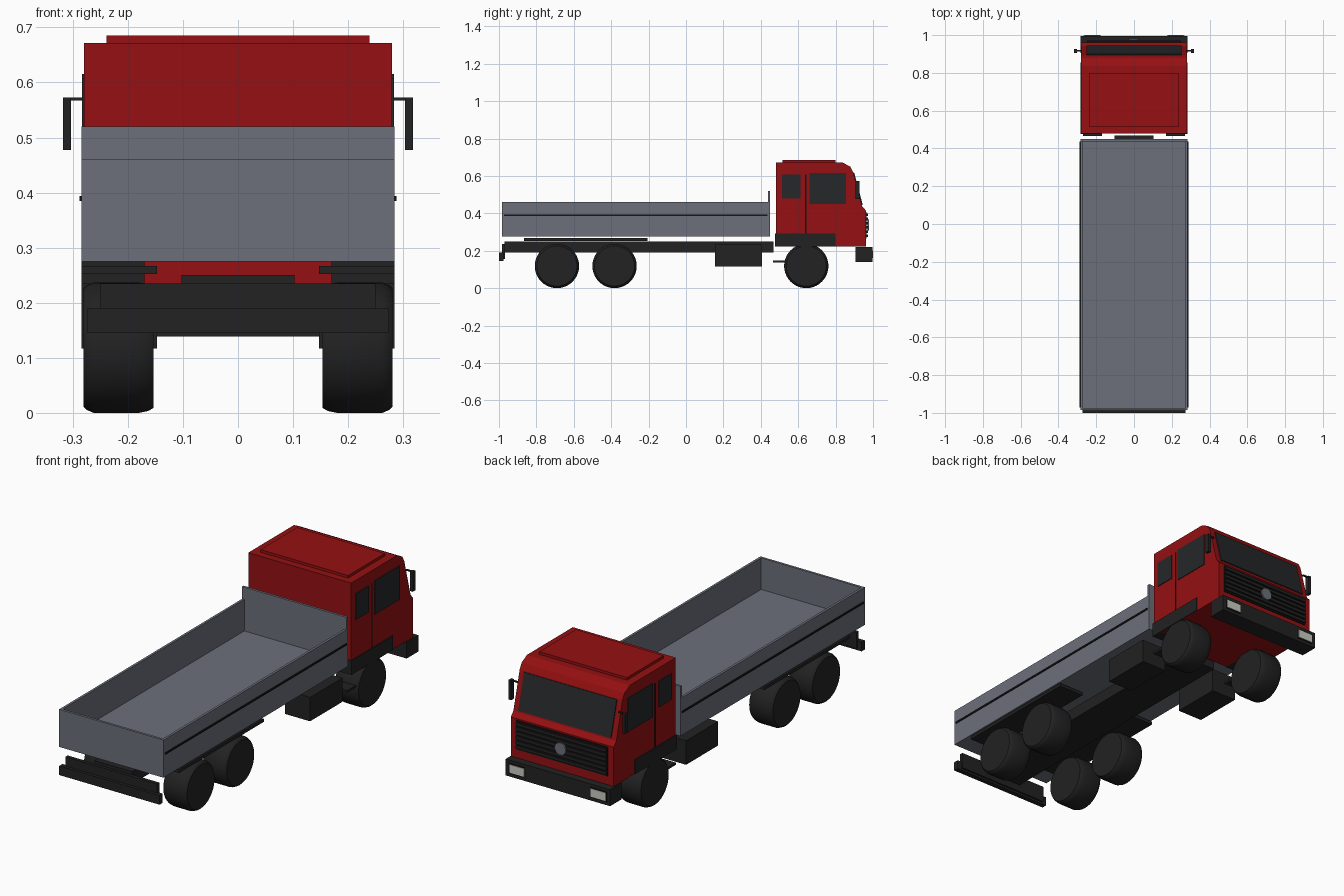
import bpy, bmesh, math
from mathutils import Vector

if "Cube" in bpy.data.objects:
    bpy.data.objects.remove(bpy.data.objects["Cube"])


def make_material(name, colour):
    m = bpy.data.materials.new(name)
    m.use_nodes = True
    m.diffuse_color = (*colour, 1)
    m.node_tree.nodes["Principled BSDF"].inputs["Base Color"].default_value = (*colour, 1)
    return m


RED = make_material("cab red", (0.30, 0.005, 0.006))
GREY = make_material("bed grey", (0.15, 0.162, 0.195))
BLACK = make_material("matt black", (0.016, 0.016, 0.016))
GLASS = make_material("dark glass", (0.018, 0.02, 0.022))
TRIM = make_material("trim black", (0.007, 0.007, 0.007))
LAMP = make_material("lamp white", (0.6, 0.6, 0.54))


def finish(name, bm, material):
    bmesh.ops.recalc_face_normals(bm, faces=bm.faces)
    mesh = bpy.data.meshes.new(name)
    bm.to_mesh(mesh)
    bm.free()
    mesh.materials.append(material)
    ob = bpy.data.objects.new(name, mesh)
    bpy.context.collection.objects.link(ob)
    return ob


def box(name, material, x, y, z):
    """Box from three (low, high) ranges."""
    bm = bmesh.new()
    bmesh.ops.create_cube(bm, size=1)
    for v in bm.verts:
        v.co = [(a + b) / 2 + c * (b - a) for (a, b), c in zip((x, y, z), v.co)]
    return finish(name, bm, material)


def pair(name, material, x, y, z):
    """The same box on both sides."""
    box("left_" + name, material, x, y, z)
    box("right_" + name, material, (-x[1], -x[0]), y, z)


def extrude(name, material, profile, half):
    """Side profile of (y, z) points extruded across the width."""
    bm = bmesh.new()
    face = bm.faces.new([bm.verts.new((-half, y, z)) for y, z in profile])
    new = bmesh.ops.extrude_face_region(bm, geom=[face])["geom"]
    verts = [g for g in new if isinstance(g, bmesh.types.BMVert)]
    bmesh.ops.translate(bm, verts=verts, vec=(2 * half, 0, 0))
    return finish(name, bm, material)


# Cab shell and roof panel
glass_top, glass_foot = Vector((0.893, 0.622)), Vector((0.942, 0.437))
extrude("cab", RED, [(0.48, 0.222), (0.48, 0.672), (0.836, 0.672), (0.878, 0.65),
                     glass_top, glass_foot, (0.962, 0.415), (0.962, 0.222)], 0.28)
box("roof_panel", RED, (-0.239, 0.239), (0.515, 0.80), (0.67, 0.685))

# Windscreen lies on the sloped face
slope = glass_foot - glass_top
out = Vector((-slope.y, slope.x)).normalized() * 0.005
a, b = glass_top + slope * 0.03, glass_top + slope * 0.96
extrude("windscreen", GLASS, [a, b, b + out, a + out], 0.252)

# Cab sides
side = (0.279, 0.2835)
pair("rear_window", GLASS, side, (0.512, 0.613), (0.48, 0.608))
pair("door_window", GLASS, side, (0.66, 0.855), (0.45, 0.615))
pair("door_seam", TRIM, (0.279, 0.2815), (0.637, 0.643), (0.29, 0.608))
pair("sill", BLACK, (0.17, 0.284), (0.476, 0.80), (0.222, 0.292))
pair("step", BLACK, (0.17, 0.27), (0.465, 0.56), (0.136, 0.147))

# Mirrors
pair("mirror", BLACK, (0.303, 0.318), (0.905, 0.927), (0.477, 0.573))
pair("mirror_arm", BLACK, (0.275, 0.312), (0.912, 0.92), (0.567, 0.573))

# Grille with slats and a plain round badge plate
box("grille", TRIM, (-0.25, 0.25), (0.955, 0.966), (0.265, 0.408))
for i in range(6):
    z = 0.273 + i * 0.0225
    box(f"grille_slat_{i + 1}", BLACK, (-0.247, 0.247), (0.96, 0.973), (z, z + 0.014))
bm = bmesh.new()
bmesh.ops.create_cone(bm, cap_ends=True, segments=32, radius1=0.03, radius2=0.03, depth=0.008)
badge = finish("round_plate", bm, GREY)
badge.rotation_euler.x = math.pi / 2
badge.location = (0, 0.975, 0.338)

# Front bumper and headlights
box("front_bumper", BLACK, (-0.284, 0.284), (0.906, 0.996), (0.139, 0.22))
pair("headlight_frame", TRIM, (0.175, 0.267), (0.99, 0.998), (0.154, 0.206))
pair("headlight", LAMP, (0.181, 0.261), (0.99, 1.0), (0.16, 0.20))

# Chassis, rear bumper, tanks and mudguards
box("chassis", BLACK, (-0.103, 0.103), (-0.97, 0.468), (0.19, 0.25))
box("rear_crossbeam", BLACK, (-0.25, 0.25), (-0.985, -0.967), (0.155, 0.235))
box("rear_bumper", BLACK, (-0.273, 0.273), (-1.0, -0.975), (0.145, 0.19))
pair("side_tank", BLACK, (0.147, 0.284), (0.155, 0.405), (0.117, 0.235))
pair("mudguard", BLACK, (0.147, 0.284), (-0.865, -0.205), (0.252, 0.267))

# Open load bed
back, front, low, high, half, wall = -0.985, 0.45, 0.275, 0.46, 0.284, 0.012
box("bed_floor", GREY, (-half, half), (back, front), (low, 0.305))
pair("bed_side", GREY, (half - wall, half), (back, front), (low, high))
box("tailgate", GREY, (-half, half), (back, back + wall), (low, high))
box("headboard", GREY, (-half, half), (front - wall, front), (low, 0.52))
pair("bed_stripe", TRIM, (half - 0.002, 0.288), (-0.972, 0.437), (0.385, 0.394))

# Wheels: lathed tyre profile of (x, radius)
TYRE = [(0.153, 0), (0.153, 0.109), (0.163, 0.115), (0.18, 0.1185),
        (0.262, 0.1185), (0.275, 0.113), (0.281, 0.107), (0.281, 0)]


def wheel(name, y, sign):
    bm = bmesh.new()
    verts = [bm.verts.new((x * sign, y, 0.1185 + r)) for x, r in TYRE]
    edges = [bm.edges.new(p) for p in zip(verts, verts[1:])]
    bmesh.ops.spin(bm, geom=verts + edges, cent=(0, y, 0.1185), axis=(1, 0, 0),
                   angle=math.tau, steps=40)
    bmesh.ops.remove_doubles(bm, verts=bm.verts, dist=0.0005)
    ob = finish(name, bm, BLACK)
    bpy.ops.object.select_all(action="DESELECT")
    ob.select_set(True)
    bpy.context.view_layer.objects.active = ob
    bpy.ops.object.shade_smooth_by_angle(angle=math.radians(40))


for label, y in (("front", 0.643), ("middle", -0.382), ("rear", -0.69)):
    wheel(f"left_{label}_wheel", y, 1)
    wheel(f"right_{label}_wheel", y, -1)
